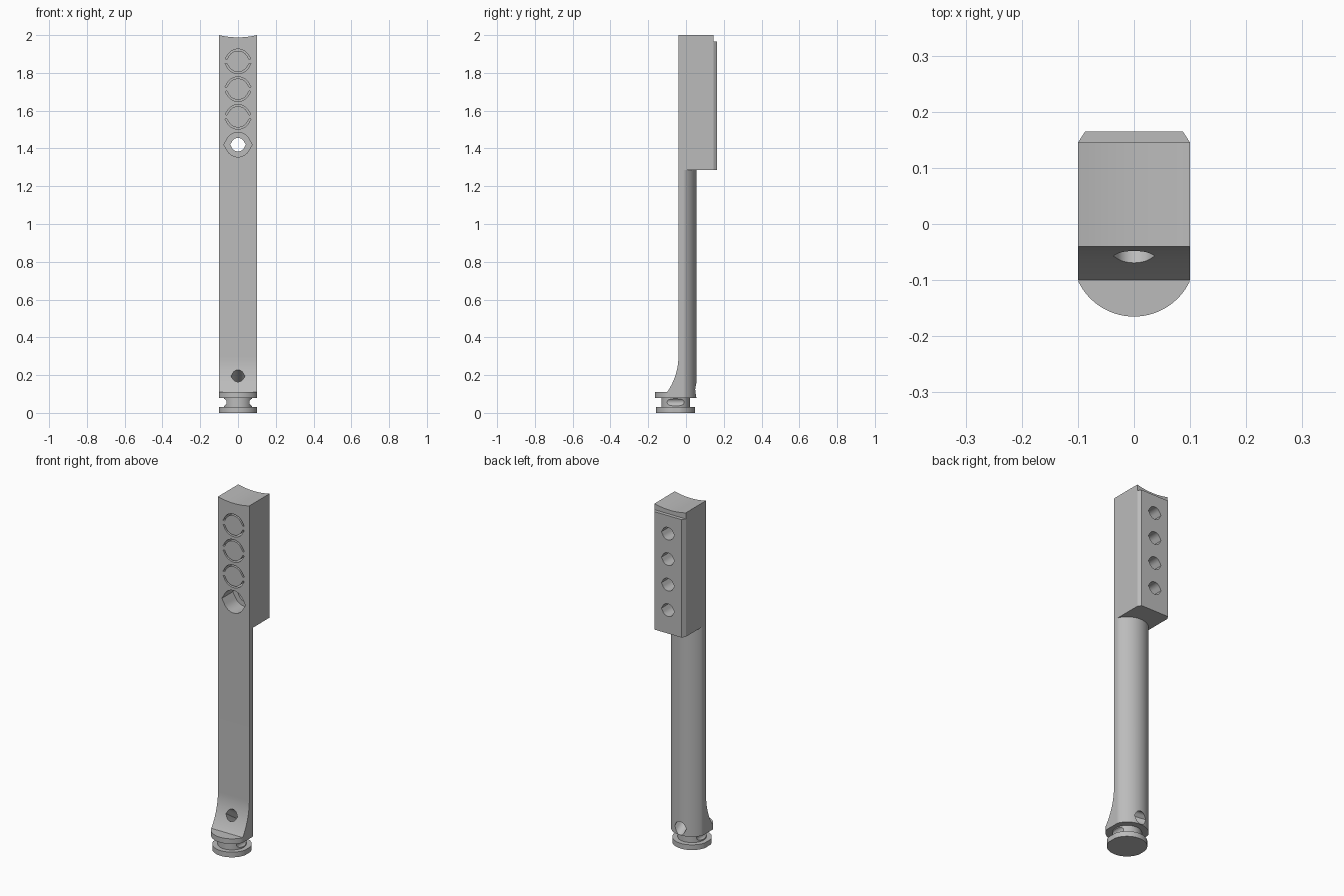
import bpy, bmesh
from math import sin, cos, asin, pi, radians, sqrt
from mathutils import Matrix

if "Cube" in bpy.data.objects:
    bpy.data.objects.remove(bpy.data.objects["Cube"], do_unlink=True)

grey = bpy.data.materials.new("plain_grey")
grey.use_nodes = True
grey.diffuse_color = (0.5, 0.5, 0.5, 1)
grey.node_tree.nodes["Principled BSDF"].inputs["Base Color"].default_value = (0.5, 0.5, 0.5, 1)

HALF = 0.1       # half width of the whole bar
AXIS_Y = -0.055  # y of the round shaft axis


def prism(name, pts, axis, a, b):
    """Extrude a 2D outline along an axis from a to b."""
    place = {"x": lambda u, v, t: (t, u, v),
             "y": lambda u, v, t: (u, t, v),
             "z": lambda u, v, t: (u, v, t)}[axis]
    bm = bmesh.new()
    lo = [bm.verts.new(place(u, v, a)) for u, v in pts]
    hi = [bm.verts.new(place(u, v, b)) for u, v in pts]
    bm.faces.new(lo)
    bm.faces.new(hi)
    for i in range(len(pts)):
        j = (i + 1) % len(pts)
        bm.faces.new((lo[i], lo[j], hi[j], hi[i]))
    bmesh.ops.recalc_face_normals(bm, faces=bm.faces)
    mesh = bpy.data.meshes.new(name)
    bm.to_mesh(mesh)
    bm.free()
    mesh.materials.append(grey)
    ob = bpy.data.objects.new(name, mesh)
    bpy.context.collection.objects.link(ob)
    return ob


def combine(ob, other, operation="DIFFERENCE"):
    """Apply a boolean and remove the second object."""
    mod = ob.modifiers.new("bool", "BOOLEAN")
    mod.operation, mod.solver, mod.object = operation, "EXACT", other
    bpy.context.view_layer.update()
    deps = bpy.context.evaluated_depsgraph_get()
    mesh = bpy.data.meshes.new_from_object(ob.evaluated_get(deps))
    ob.modifiers.remove(mod)
    ob.data = mesh
    bpy.data.objects.remove(other, do_unlink=True)


def disc(r, n=96):
    """Circle around the shaft axis with its sides flattened."""
    return [(max(-HALF, min(HALF, r * cos(2 * pi * i / n))),
             AXIS_Y + r * sin(2 * pi * i / n)) for i in range(n)]


def tear(r, t, z=0.0):
    """Point on a circle that is drawn out to a tip on each side."""
    d = r / cos(max(0, pi / 6 - asin(min(1, abs(sin(t))))))
    return d * cos(t), z + d * sin(t)


def tear_loop(r, z=0.0, n=48):
    return [tear(r, 2 * pi * i / n, z) for i in range(n)]


# Shaft: side profile with a flared foot, trimmed to a round back
flare_r, flare_top = 0.33, 0.30
side = [(0.1, 0.08), (0.1, 1.285), (-0.04, 1.285)]
for i in range(17):
    z = flare_top + (0.11 - flare_top) * i / 16
    side.append((-0.04 - flare_r + sqrt(flare_r ** 2 - (flare_top - z) ** 2), z))
side += [(-0.2, 0.11), (-0.2, 0.08)]
shaft = prism("shaft", side, "x", -0.2, 0.2)
combine(shaft, prism("trim", disc(0.11), "z", 0, 1.4), "INTERSECT")

# Slanted cord hole through the foot of the shaft
cord = prism("cord_cutter", tear_loop(0.032), "y", -0.25, 0.25)
cord.data.transform(Matrix.Translation((0, -0.057, 0.195)) @ Matrix.Rotation(radians(-34), 4, "X"))
combine(shaft, cord)

# Upper block with a hollowed top
outline = [(-HALF, 1.285), (HALF, 1.285)]
for i in range(17):
    x = HALF * (1 - i / 8)
    outline.append((x, 1.988 + 0.012 * (x / HALF) ** 2))
block = prism("upper_block", outline, "y", -0.04, 0.145)

# Chamfered back plate
plate = [(-HALF, 0.145), (-0.087, 0.165), (0.087, 0.165), (HALF, 0.145), (0.05, 0.12), (-0.05, 0.12)]
combine(block, prism("back_plate", plate, "z", 1.285, 1.965), "UNION")

# Four screw holes: the lowest is open, the others have ring grooves in front
floor_y = 0.06
for k in range(4):
    z = 1.42 + 0.147 * k
    start = floor_y - 0.02 if k == 0 else floor_y + 0.01
    combine(block, prism("hole_cutter", tear_loop(0.036, z), "y", start, 0.2))
    if k == 0:
        combine(block, prism("bore_cutter", tear_loop(0.065, z), "y", -0.1, floor_y))
        continue
    for turn in (0, pi):
        angles = [turn + radians(10 + 160 * i / 32) for i in range(33)]
        ring = [tear(0.065, t, z) for t in angles] + [tear(0.056, t, z) for t in reversed(angles)]
        combine(block, prism("ring_cutter", ring, "y", -0.1, floor_y))

# Foot: neck with pin grooves on both sides, then the flat-sided base disc
neck = prism("neck", disc(0.075), "z", 0.03, 0.08)
for s in (-1, 1):
    pin = [(s * 0.08 + 0.02 * cos(i * pi / 12), 0.056 + 0.02 * sin(i * pi / 12)) for i in range(24)]
    combine(neck, prism("pin_cutter", pin, "y", -0.3, 0.2))
base = prism("base_disc", disc(0.103), "z", 0, 0.03)

# Smooth the curves and keep the edges sharp
for ob in (shaft, block, neck, base):
    bpy.ops.object.select_all(action="DESELECT")
    ob.select_set(True)
    bpy.context.view_layer.objects.active = ob
    bpy.ops.object.shade_smooth_by_angle(angle=radians(25))
